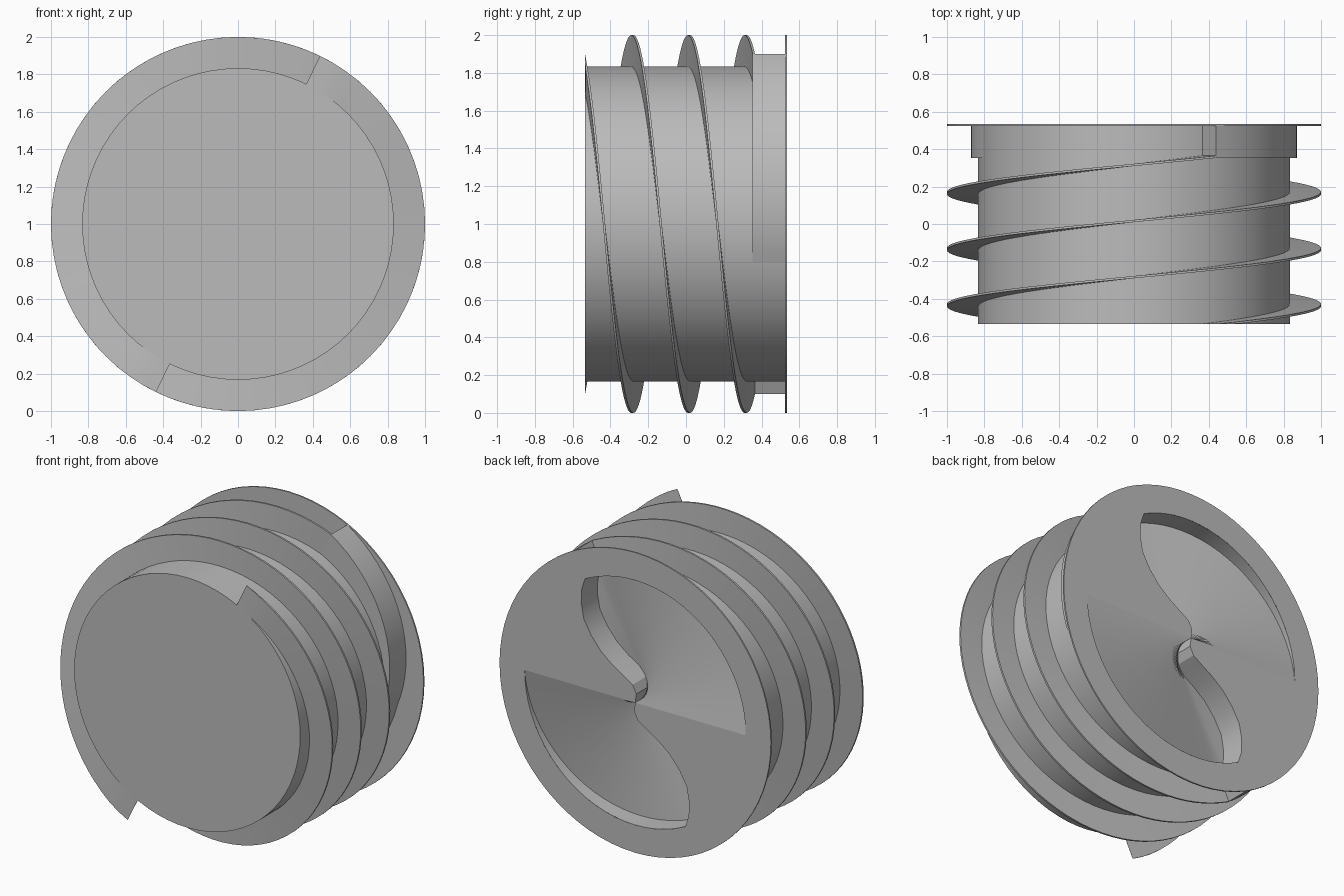
import bpy, bmesh
from math import sin, cos, radians, pi
from mathutils import Vector

if "Cube" in bpy.data.objects:
    bpy.data.objects.remove(bpy.data.objects["Cube"], do_unlink=True)

grey = bpy.data.materials.new("plain_grey")
grey.use_nodes = True
grey.diffuse_color = (0.5, 0.5, 0.5, 1)
grey.node_tree.nodes["Principled BSDF"].inputs["Base Color"].default_value = (0.5, 0.5, 0.5, 1)

FRONT, BACK = -0.535, 0.535      # ends along the axis
PLATE = 0.525                    # front of the end flange
CORE, RIM, BORE = 0.833, 1.0, 0.815
START, RAMP = 27, 90             # step angle and shallow end of the recess
COLLAR, DEPTH = 0.353, 0.17


def polar(r, deg, y):
    """Point around the axis; angle runs from the top towards +x."""
    a = radians(deg)
    return Vector((r * sin(a), y, 1 + r * cos(a)))


def span(a, b, n):
    return [a + (b - a) * i / n for i in range(n + 1)]


def strip(bm, rows):
    """Quads between successive rows of points."""
    grid = [[bm.verts.new(p) for p in row] for row in rows]
    for a, b in zip(grid, grid[1:]):
        for i in range(len(a) - 1):
            bm.faces.new((a[i], a[i + 1], b[i + 1], b[i]))


def face(bm, points):
    bm.faces.new([bm.verts.new(p) for p in points])


def finish(bm, name):
    bmesh.ops.remove_doubles(bm, verts=bm.verts, dist=0.0002)
    bmesh.ops.recalc_face_normals(bm, faces=bm.faces)
    mesh = bpy.data.meshes.new(name)
    bm.to_mesh(mesh)
    bm.free()
    mesh.materials.append(grey)
    ob = bpy.data.objects.new(name, mesh)
    bpy.context.collection.objects.link(ob)
    bpy.ops.object.select_all(action="DESELECT")
    ob.select_set(True)
    bpy.context.view_layer.objects.active = ob
    bpy.ops.object.shade_smooth_by_angle(angle=radians(25))


# S-shaped recess edge, as (distance along the step direction, sideways offset)
S_EDGE = [(0, 0), (0.05, -0.035), (0.11, -0.035), (0.17, 0.0), (0.26, 0.055), (0.36, 0.1),
          (0.47, 0.125), (0.58, 0.13), (0.68, 0.1), (0.76, 0.055), (BORE, 0)]


def s_point(along, side, turn, y):
    return polar(along, START + turn, y) + polar(side, START + 90 + turn, 0) - Vector((0, 0, 1))


# Core barrel with its flat front
bm = bmesh.new()
around = span(0, 360, 72)
strip(bm, [[polar(CORE, a, FRONT), polar(CORE, a, PLATE)] for a in around])
face(bm, [polar(CORE, a, FRONT) for a in around[:-1]])
finish(bm, "core_barrel")

# End flange: rim, front, back ring and the two solid wedges
bm = bmesh.new()
angles = sorted(set(around + [START, START + 180]))
strip(bm, [[polar(CORE, a, PLATE), polar(RIM, a, PLATE), polar(RIM, a, BACK),
            polar(BORE, a, BACK)] for a in angles])
for turn in (0, 180):
    edge = [s_point(u, v, turn, BACK) for u, v in S_EDGE]
    arc = [polar(BORE, a + turn, BACK) for a in angles if START < a <= RAMP]
    face(bm, edge + arc)
finish(bm, "end_flange")

for number, turn in enumerate((0, 180), 1):
    # Spiral recess: sloping fan floor, outer wall and S-shaped wall
    bm = bmesh.new()
    outline, floor = [], []
    for t in span(0, 1, 24):
        a = RAMP - 180 + (START - RAMP + 180) * t + turn
        y = BACK - DEPTH * t
        outline.append((polar(BORE, a, BACK), polar(BORE, a, y)))
        floor.append((polar(0, a, y), polar(BORE, a, y)))
    for u, v in reversed(S_EDGE):
        low = s_point(u, v, turn, BACK - DEPTH)
        outline.append((s_point(u, v, turn, BACK), low))
        floor.append((polar(0, 0, BACK - DEPTH), low))
    strip(bm, outline)
    strip(bm, floor)
    bmesh.ops.dissolve_degenerate(bm, dist=0.0002, edges=bm.edges)
    finish(bm, f"spiral_recess_{number}")

    # Helical flight, one and a half turns, flush with the front at its start
    bm = bmesh.new()
    rows = []
    for a in span(26, 566, 120):
        y = FRONT + 0.3 * (a - 33) / 180
        lo, hi = max(y, FRONT), max(y + 0.012, FRONT + 0.001)
        rows.append([polar(r, a + turn, h) for r, h in
                     ((0.82, lo), (RIM, lo), (RIM, hi), (0.82, hi), (0.82, lo))])
    strip(bm, rows)
    face(bm, rows[0][:4])
    face(bm, rows[-1][:4])
    finish(bm, f"helical_flight_{number}")

    # Tapering collar that steps up where the other flight ends
    bm = bmesh.new()
    rows = []
    for t in span(0, 1, 18):
        a = 26 + 78 * t + turn
        r = RIM + (CORE - RIM) * t
        rows.append([polar(0.825, a, COLLAR), polar(r, a, COLLAR),
                     polar(r, a, PLATE), polar(0.825, a, PLATE)])
    strip(bm, rows)
    face(bm, rows[0])
    finish(bm, f"tapered_collar_{number}")
